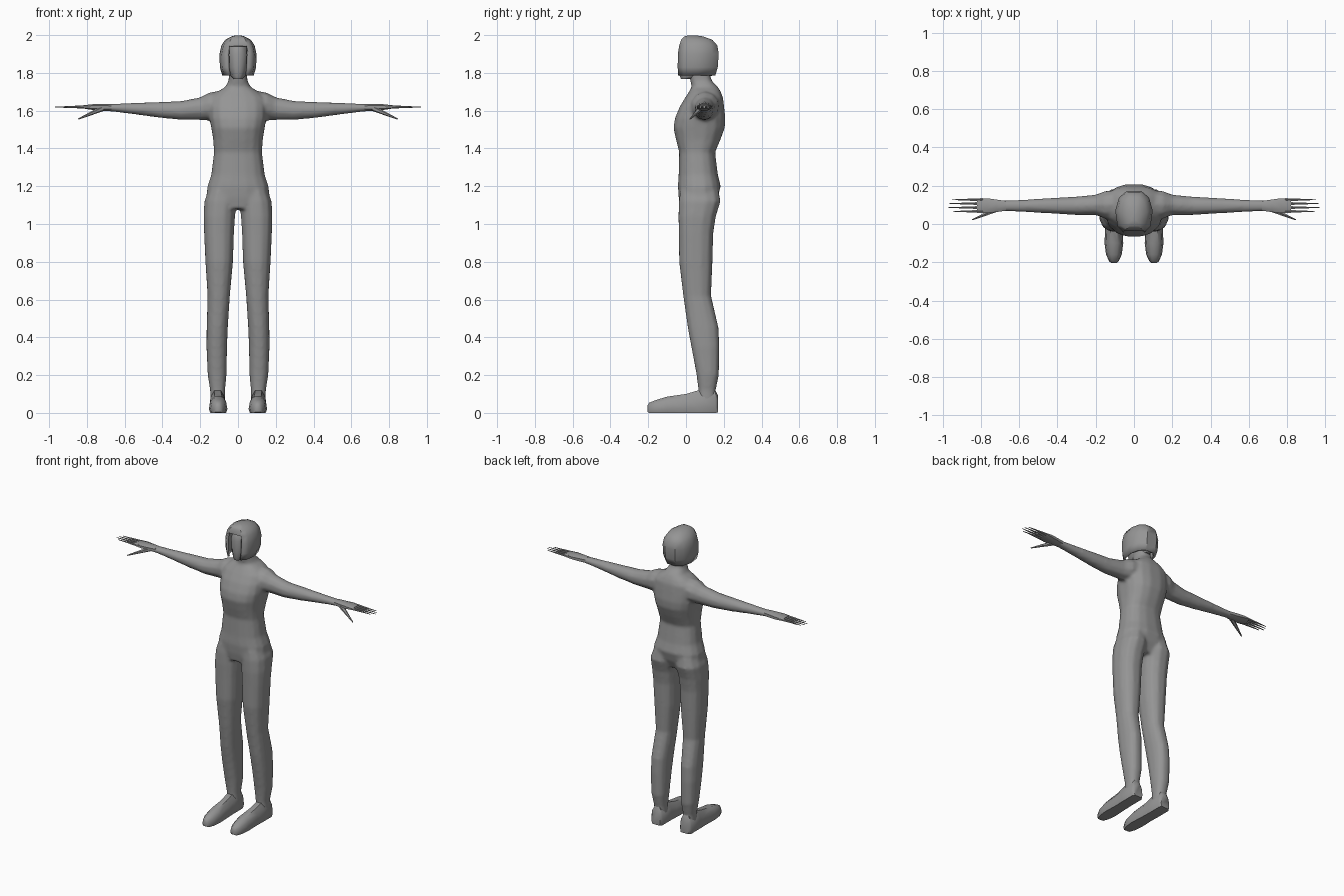
import bpy, bmesh, math
from mathutils import Vector

if "Cube" in bpy.data.objects:
    bpy.data.objects.remove(bpy.data.objects["Cube"], do_unlink=True)

grey = bpy.data.materials.new("plain grey")
grey.use_nodes = True
grey.diffuse_color = (0.3, 0.3, 0.3, 1)
grey.node_tree.nodes["Principled BSDF"].inputs["Base Color"].default_value = (0.3, 0.3, 0.3, 1)


def outline(sides, power=1.0):
    """Unit rounded outline; a lower power makes it boxier."""
    pts = []
    for i in range(sides):
        a = math.tau * (i + 0.5) / sides
        c, s = math.cos(a), math.sin(a)
        pts.append((math.copysign(abs(c) ** power, c), math.copysign(abs(s) ** power, s)))
    return pts


def loft(bm, axis, stations, shape, side=1):
    """Skin cross-sections (t, u0, u1, v0, v1) placed along an axis."""
    order = {"x": (0, 1, 2), "y": (1, 0, 2), "z": (2, 0, 1)}[axis]
    rings = []
    for t, u0, u1, v0, v1 in stations:
        ring = []
        for pu, pv in shape:
            p = Vector()
            p[order[0]] = t
            p[order[1]] = (u0 + u1 + pu * (u1 - u0)) / 2
            p[order[2]] = (v0 + v1 + pv * (v1 - v0)) / 2
            p.x *= side
            ring.append(bm.verts.new(p))
        rings.append(ring)
    n = len(shape)
    faces = [bm.faces.new(rings[0]), bm.faces.new(rings[-1])]
    for a, b in zip(rings, rings[1:]):
        for i in range(n):
            j = (i + 1) % n
            faces.append(bm.faces.new((a[i], a[j], b[j], b[i])))
    bmesh.ops.recalc_face_normals(bm, faces=faces)


def finish(bm, name, angle=40):
    mesh = bpy.data.meshes.new(name)
    bm.to_mesh(mesh)
    bm.free()
    mesh.materials.append(grey)
    ob = bpy.data.objects.new(name, mesh)
    bpy.context.collection.objects.link(ob)
    bpy.ops.object.select_all(action="DESELECT")
    ob.select_set(True)
    bpy.context.view_layer.objects.active = ob
    bpy.ops.object.shade_smooth_by_angle(angle=math.radians(angle))
    return ob


# Body: torso, arms and legs fused into one smooth skin
torso = [(1.08, -.12, .12, -.03, .14), (1.14, -.17, .17, -.04, .17),
         (1.2, -.163, .163, -.044, .185), (1.26, -.143, .143, -.04, .17),
         (1.38, -.128, .128, -.037, .155), (1.45, -.133, .133, -.055, .185),
         (1.51, -.143, .143, -.068, .207), (1.56, -.152, .152, -.06, .21),
         (1.62, -.155, .155, -.035, .203), (1.67, -.145, .145, -.005, .197),
         (1.70, -.11, .11, .015, .185), (1.725, -.068, .068, .03, .17),
         (1.76, -.05, .05, .022, .135), (1.84, -.047, .047, .01, .12)]
arm = [(.06, .04, .18, 1.56, 1.71), (.15, .025, .175, 1.55, 1.698),
       (.2, .045, .155, 1.55, 1.672), (.3, .045, .145, 1.55, 1.652),
       (.42, .053, .138, 1.562, 1.647), (.55, .06, .13, 1.58, 1.642),
       (.66, .066, .124, 1.594, 1.637), (.71, .066, .124, 1.598, 1.634)]
leg = [(1.2, .01, .15, -.03, .17), (1.12, .005, .18, -.04, .185),
       (1.04, .014, .184, -.042, .16), (.95, .02, .181, -.04, .146),
       (.8, .025, .174, -.038, .142), (.62, .042, .162, -.016, .134),
       (.45, .053, .167, .008, .174), (.35, .057, .168, .027, .178),
       (.2, .06, .161, .055, .175), (.12, .068, .148, .065, .158),
       (.05, .068, .148, .065, .158)]
body = bmesh.new()
loft(body, "z", torso, outline(16, .8))
for side in (1, -1):
    loft(body, "x", arm, outline(10), side)
    loft(body, "z", leg, outline(12, .85), side)
body_ob = finish(body, "body", 60)
remesh = body_ob.modifiers.new("Fuse", "REMESH")
remesh.mode = "VOXEL"
remesh.voxel_size = .01
remesh.use_smooth_shade = True
relax = body_ob.modifiers.new("Relax", "SMOOTH")
relax.factor = .5
relax.iterations = 5

# Feet: long slippers with a flat sole
foot = [(.17, .075, .14, .002, .09), (.155, .064, .152, 0, .12),
        (.06, .064, .152, 0, .118), (0, .062, .15, 0, .1),
        (-.1, .056, .154, 0, .086), (-.16, .064, .146, 0, .068),
        (-.195, .08, .13, 0, .054), (-.205, .092, .118, .006, .036)]
sole_shape = [(-.85, -1), (.85, -1), (1, -.5), (.85, .4), (.4, 1), (-.4, 1), (-.85, .4), (-1, -.5)]

# Hands: flat palm, four spike fingers and a splayed thumb
palm = [(.67, .068, .122, 1.598, 1.636), (.72, .06, .13, 1.598, 1.637),
        (.77, .055, .137, 1.603, 1.635), (.82, .056, .136, 1.611, 1.629)]


def spike(bm, base, tip, radius, side):
    base, tip = Vector(base), Vector(tip)
    base.x *= side
    tip.x *= side
    d = tip - base
    mat = d.to_track_quat("Z", "Y").to_matrix().to_4x4()
    mat.translation = (base + tip) / 2
    bmesh.ops.create_cone(bm, cap_ends=True, segments=6, radius1=radius,
                          radius2=radius * .2, depth=d.length, matrix=mat)


for side, label in ((1, "left"), (-1, "right")):
    bm = bmesh.new()
    loft(bm, "y", foot, sole_shape, side)
    finish(bm, label + "_foot", 50)
    bm = bmesh.new()
    loft(bm, "x", palm, outline(8, .8), side)
    for y, end in ((.066, .945), (.086, .97), (.107, .965), (.127, .95)):
        spike(bm, (.79, y, 1.62), (end, y, 1.619), .0095, side)
    spike(bm, (.71, .08, 1.615), (.845, .022, 1.556), .016, side)
    finish(bm, label + "_hand", 50)

# Hair: faceted bob, open at the front
half = [(.58, -1), (.88, -.7), (1, .05), (.8, .68), (.38, 1)]
bob = half + [(-x, y) for x, y in reversed(half)]
hair = [(1.785, -.083, .083, -.042, .155), (1.83, -.096, .096, -.044, .168),
        (1.9, -.098, .098, -.043, .173), (1.945, -.088, .088, -.036, .166),
        (1.975, -.068, .068, -.026, .14), (1.993, -.035, .035, -.01, .09),
        (1.999, -.01, .01, .015, .05)]
bm = bmesh.new()
loft(bm, "z", hair, bob)
gap = [f for f in bm.faces if f.calc_center_median().z < 1.79
       or (f.normal.y < -.7 and abs(f.calc_center_median().x) < .01 and f.calc_center_median().z < 1.95)]
bmesh.ops.delete(bm, geom=gap, context="FACES")
hair_ob = finish(bm, "hair", 35)
shell = hair_ob.modifiers.new("Thickness", "SOLIDIFY")
shell.thickness = .014
shell.offset = -1

# Face and skull inside the hair
skull = [(1.768, -.025, .025, -.028, .06), (1.785, -.04, .04, -.036, .14),
         (1.83, -.054, .054, -.038, .15), (1.9, -.06, .06, -.036, .15),
         (1.945, -.05, .05, -.026, .14), (1.97, -.03, .03, -.005, .1)]
bm = bmesh.new()
loft(bm, "z", skull, outline(12, .9))
finish(bm, "face", 50)
